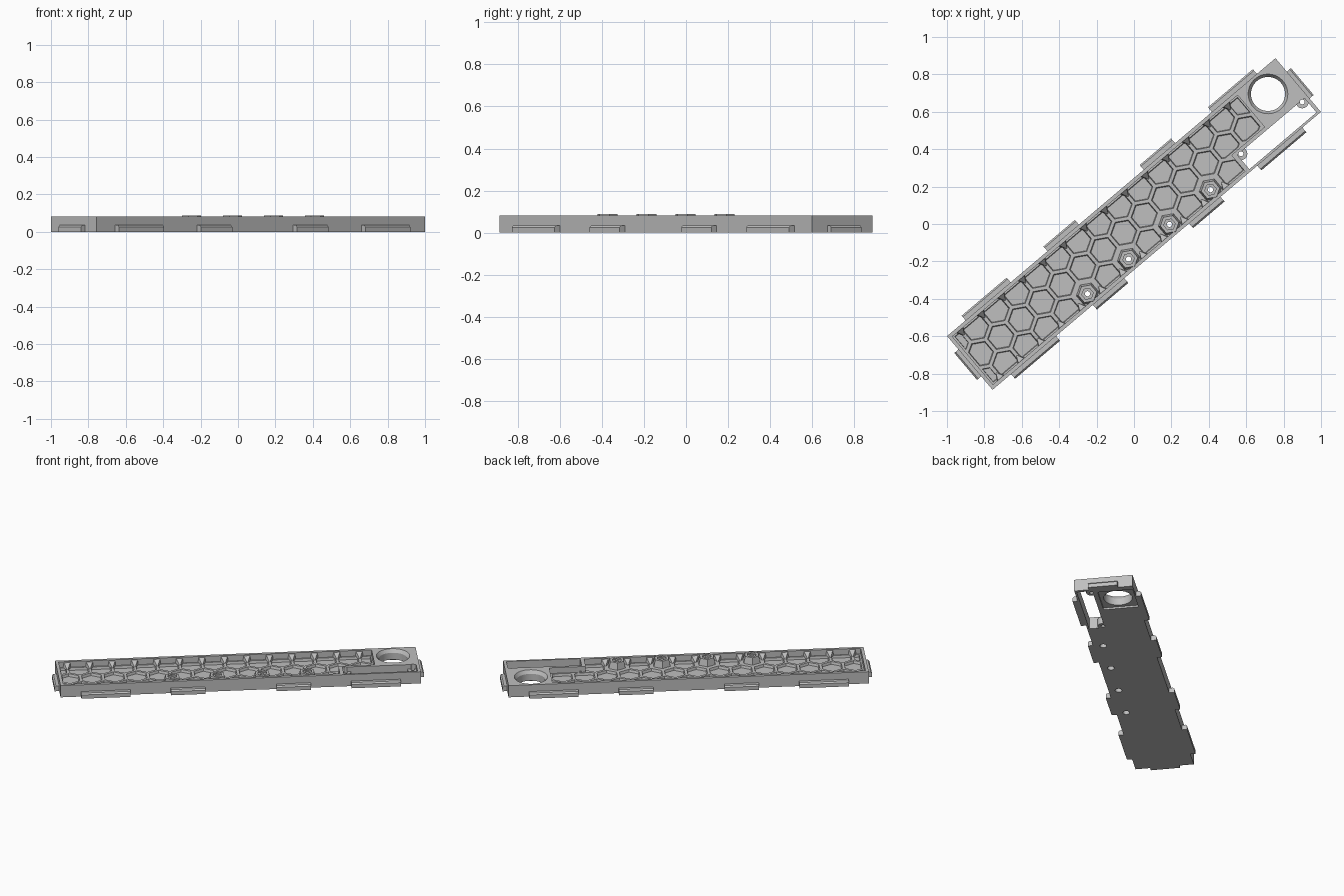
import bpy, bmesh, math
from mathutils import Matrix, Vector

cube = bpy.data.objects.get("Cube")
if cube:
    bpy.data.objects.remove(cube)

# Panel is modelled along x, then turned to its diagonal pose
TURN = Matrix.Rotation(math.radians(40.24), 4, 'Z')
HL, HW, H = 1.15, 0.188, 0.082       # half length, half width, height
WALL, FLOOR, RIB = 0.168, 0.025, 0.042
PITCH = 0.1435
ROW = PITCH * math.sqrt(3) / 2

grey = bpy.data.materials.new("plain grey plastic")
grey.use_nodes = True
grey.diffuse_color = (0.52, 0.52, 0.52, 1)
grey.node_tree.nodes["Principled BSDF"].inputs["Base Color"].default_value = (0.52, 0.52, 0.52, 1)


def hull(bm, points):
    """Add the convex solid around some points."""
    verts = [bm.verts.new(p) for p in points]
    bmesh.ops.convex_hull(bm, input=verts)


def box(bm, x0, x1, y0, y1, z0, z1):
    hull(bm, [(x, y, z) for x in (x0, x1) for y in (y0, y1) for z in (z0, z1)])


def ring(x, y, z, r, n):
    """Regular polygon with a corner along y."""
    return [(x + r * math.sin(math.tau * i / n), y + r * math.cos(math.tau * i / n), z)
            for i in range(n)]


def cone(bm, x, y, z0, z1, r0, r1, n=32):
    hull(bm, ring(x, y, z0, r0, n) + ring(x, y, z1, r1, n))


def make(name, bm):
    bmesh.ops.dissolve_limit(bm, angle_limit=0.01, verts=bm.verts, edges=bm.edges)
    bmesh.ops.recalc_face_normals(bm, faces=bm.faces)
    bm.transform(TURN)
    mesh = bpy.data.meshes.new(name)
    bm.to_mesh(mesh)
    bm.free()
    mesh.materials.append(grey)
    ob = bpy.data.objects.new(name, mesh)
    bpy.context.collection.objects.link(ob)
    return ob


def cut(ob, bm):
    """Subtract a group of solids and drop the cutter."""
    tool = make("cutter", bm)
    tool.hide_render = True
    mod = ob.modifiers.new("cut", 'BOOLEAN')
    mod.operation, mod.solver, mod.object = 'DIFFERENCE', 'EXACT', tool
    bpy.context.view_layer.update()
    result = bpy.data.meshes.new_from_object(ob.evaluated_get(bpy.context.evaluated_depsgraph_get()))
    ob.modifiers.clear()
    ob.data = result
    bpy.data.objects.remove(tool)


def clip(poly, axis, limit, sign):
    """Keep the part of a polygon where sign * coordinate <= sign * limit."""
    out = []
    for a, b in zip(poly, poly[1:] + poly[:1]):
        da, db = sign * (a[axis] - limit), sign * (b[axis] - limit)
        if da <= 0:
            out.append(a)
        if da * db < 0:
            out.append(a.lerp(b, da / (da - db)))
    return out


# Tray body with its sunken field
body_bm = bmesh.new()
box(body_bm, -HL, HL, -HW, HW, 0, H)
body = make("tray_body", body_bm)
for x0, x1, y0 in ((-1.13, 0.635, -WALL), (0.6, 0.868, -0.055)):
    bm = bmesh.new()
    box(bm, x0, x1, y0, WALL, RIB, 0.2)
    cut(body, bm)

# Honeycomb pockets
bosses = [k * PITCH for k in (-3, -1, 1, 3)]
bm = bmesh.new()
for row, first, last, shift in ((-1, -8, 4, 0), (0, -8, 5, 0.5), (1, -8, 6, 0)):
    for k in range(first, last + 1):
        x = (k + shift) * PITCH
        if row < 0 and k in (-3, -1, 1, 3):
            continue
        poly = [Vector(p) for p in ring(x, row * ROW, 0, 0.073, 6)]
        low = -0.047 if row == 0 and x > 0.6 else -0.16
        for axis, limit, sign in ((0, -1.12, 1 * -1), (0, 0.86, 1), (1, low, -1), (1, 0.16, 1)):
            poly = clip(poly, axis, limit, sign)
        if len(poly) < 3:
            continue
        mid = sum(poly, Vector()) / len(poly)
        lift = Vector((0, 0, 1))
        hull(bm, [mid.lerp(p, 0.92) + lift * FLOOR for p in poly]
             + [p + lift * (RIB + 0.002) for p in poly])
cut(body, bm)

# Open slot beside the round hole
bm = bmesh.new()
box(bm, 0.66, 1.13, -0.175, -0.075, -0.1, 0.2)
cut(body, bm)

# Round hole with a chamfered mouth and a square recess underneath
HX, HY = 0.996, 0.068
for z0, z1, r0, r1 in ((-0.1, 0.2, 0.091, 0.091), (0.06, H + 0.003, 0.091, 0.108)):
    bm = bmesh.new()
    cone(bm, HX, HY, z0, z1, r0, r1, 64)
    cut(body, bm)
bm = bmesh.new()
box(bm, HX - 0.112, HX + 0.112, HY - 0.112, HY + 0.112, -0.1, 0.012)
cut(body, bm)

# Screw holes through the floor
bm = bmesh.new()
for x in bosses:
    cone(bm, x, -ROW, -0.1, 0.3, 0.022, 0.022)
cut(body, bm)

# Hexagonal screw bosses with stepped bores
bm = bmesh.new()
for x in bosses:
    cone(bm, x, -ROW, 0.03, 0.088, 0.064, 0.05, 6)
boss = make("screw_bosses", bm)
for z0, z1, r, n in ((0.0, 0.2, 0.014, 24), (0.078, 0.2, 0.031, 6)):
    bm = bmesh.new()
    for x in bosses:
        cone(bm, x, -ROW, z0, z1, r, r, n)
    cut(boss, bm)

# Sloped gussets along both long walls
bm = bmesh.new()
for side, last in ((1, 5), (-1, 3)):
    for k in range(-8, last + 1):
        x = (k + 0.5) * PITCH
        wall = side * (WALL + 0.004)
        hull(bm, [(x - 0.028, wall, RIB - 0.004), (x + 0.028, wall, RIB - 0.004),
                  (x - 0.022, wall, H - 0.004), (x + 0.022, wall, H - 0.004),
                  (x, side * 0.128, RIB - 0.004)])
make("wall_gussets", bm)

# Screw ears at both ends of the slot
EARS = ((0.679, -1), (1.108, 1))
bm = bmesh.new()
for x, side in EARS:
    cone(bm, x, -0.083, 0.0, 0.05, 0.034, 0.034)
ears = make("slot_ears", bm)
bm = bmesh.new()
for x, side in EARS:
    cone(bm, x, -0.083, -0.1, 0.2, 0.013, 0.013, 24)
cut(ears, bm)
bm = bmesh.new()
for x, side in EARS:
    cone(bm, x, -0.083, -0.1, 0.2, 0.013, 0.013, 24)
cut(body, bm)


# Edge clips with a chamfered upper lip
def edge_clip(bm, a, b, edge, reach, along_x):
    s = 1 if reach > edge else -1
    c = 0.009
    profile = ((edge - s * 0.005, 0), (reach, 0), (reach, 0.026),
               (reach - s * c, 0.035), (edge - s * 0.005, 0.035))
    hull(bm, [(t, d, z) if along_x else (d, t, z) for t in (a, b) for d, z in profile])


bm = bmesh.new()
for side in (-1, 1):
    for a, b in ((-1.02, -0.705), (-0.447, -0.227), (0.227, 0.447), (0.705, 1.02)):
        edge_clip(bm, a, b, side * HW, side * 0.221, True)
    edge_clip(bm, -0.094, 0.094, side * HL, side * 1.179, False)
make("edge_clips", bm)

# Crisp edges, smooth bores
bpy.ops.object.select_all(action='DESELECT')
for ob in (body, boss, ears):
    ob.select_set(True)
bpy.context.view_layer.objects.active = body
bpy.ops.object.shade_smooth_by_angle(angle=math.radians(25))
